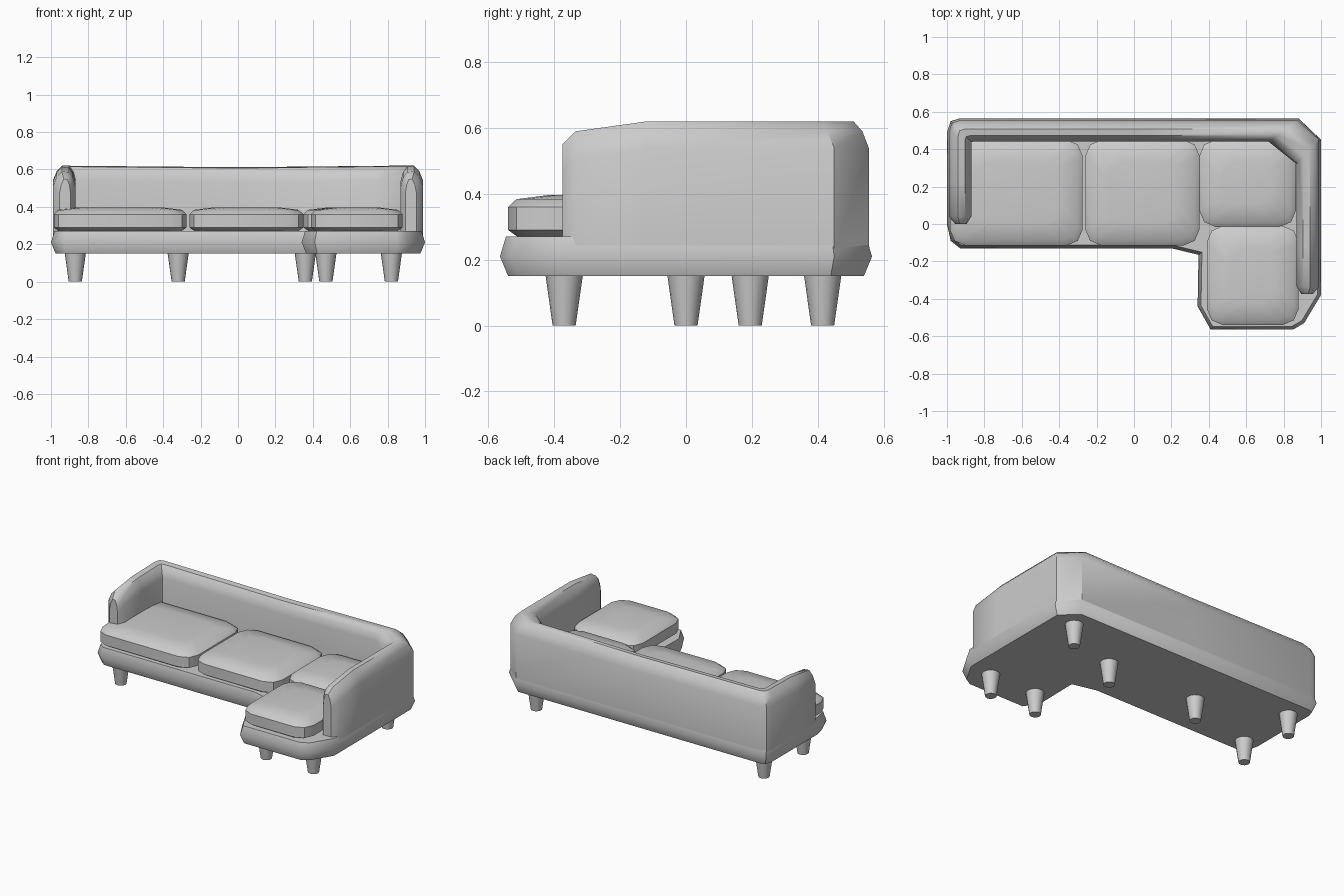
import bpy, bmesh, math
from mathutils import Vector

if "Cube" in bpy.data.objects:
    bpy.data.objects.remove(bpy.data.objects["Cube"], do_unlink=True)

grey = bpy.data.materials.new("soft grey")
grey.use_nodes = True
grey.diffuse_color = (0.6, 0.6, 0.6, 1)
bsdf = next(n for n in grey.node_tree.nodes if n.type == 'BSDF_PRINCIPLED')
bsdf.inputs["Base Color"].default_value = grey.diffuse_color
bsdf.inputs["Roughness"].default_value = 0.8


def finish(name, bm, angle=42):
    """Turn a bmesh into a named, smooth-shaded object."""
    bmesh.ops.recalc_face_normals(bm, faces=bm.faces)
    mesh = bpy.data.meshes.new(name)
    bm.to_mesh(mesh)
    bm.free()
    mesh.materials.append(grey)
    obj = bpy.data.objects.new(name, mesh)
    bpy.context.collection.objects.link(obj)
    bpy.ops.object.select_all(action='DESELECT')
    obj.select_set(True)
    bpy.context.view_layer.objects.active = obj
    bpy.ops.object.shade_smooth_by_angle(angle=math.radians(angle))
    return obj


def loft(name, rings, angle=42):
    """Skin a series of closed rings and cap both ends."""
    bm = bmesh.new()
    loops = [[bm.verts.new(p) for p in ring] for ring in rings]
    n = len(loops[0])
    for a, b in zip(loops, loops[1:]):
        for i in range(n):
            j = (i + 1) % n
            bm.faces.new((a[i], a[j], b[j], b[i]))
    bm.faces.new(loops[0][::-1])
    bm.faces.new(loops[-1])
    return finish(name, bm, angle)


def inset(points, d):
    """Offset a counter-clockwise outline inwards."""
    pts = [Vector(p) for p in points]
    out = []
    for i, p in enumerate(pts):
        e1 = (p - pts[i - 1]).normalized()
        e2 = (pts[(i + 1) % len(pts)] - p).normalized()
        n1, n2 = Vector((-e1.y, e1.x)), Vector((-e2.y, e2.x))
        out.append(p + (n1 + n2) * d / (1 + n1.dot(n2)))
    return out


# L-shaped base with a bulging rim
outline = [(-0.93, -0.13), (0.2, -0.13), (0.345, -0.165), (0.34, -0.44),
           (0.41, -0.565), (0.85, -0.565), (0.91, -0.53), (1, -0.38),
           (1, 0.45), (0.88, 0.565), (-0.93, 0.565), (-0.98, 0.55),
           (-1, 0.49), (-1, 0), (-0.98, -0.09)]
base_layers = [(0.025, 0.15), (0, 0.21), (0.018, 0.27)]
loft("base", [[(p.x, p.y, z) for p in inset(outline, d)] for d, z in base_layers])

# Wrap-around back and arms: (outer point, inner point, crest height)
stations = [
    ((0.955, -0.375), (0.895, -0.375), 0.55),
    ((0.99, -0.335), (0.87, -0.335), 0.59),
    ((0.99, -0.12), (0.87, -0.12), 0.62),
    ((0.99, 0.45), (0.87, 0.32), 0.62),
    ((0.875, 0.555), (0.72, 0.44), 0.62),
    ((0, 0.555), (0, 0.44), 0.612),
    ((-0.93, 0.555), (-0.86, 0.44), 0.62),
    ((-0.975, 0.54), (-0.868, 0.438), 0.62),
    ((-0.99, 0.49), (-0.87, 0.43), 0.62),
    ((-0.99, 0.22), (-0.87, 0.22), 0.615),
    ((-0.99, 0.04), (-0.87, 0.04), 0.59),
    ((-0.955, 0), (-0.895, 0), 0.55),
]
crest = [(0, -0.08), (0.17, -0.03), (0.4, 0), (0.72, -0.005), (0.9, -0.035), (1, -0.08)]


def wall_ring(outer, inner, top):
    o, i = Vector(outer), Vector(inner)
    section = [(0, 0.23)] + [(t, top + dz) for t, dz in crest] + [(1, 0.23)]
    return [(*o.lerp(i, t), z) for t, z in section]


loft("back_and_arms", [wall_ring(*s) for s in stations])


# Seat cushions
def cushion_ring(x0, x1, y0, y1, d, z, corner=0.085):
    cx, cy = (x0 + x1) / 2, (y0 + y1) / 2
    a, b = (x1 - x0) / 2 - d, (y1 - y0) / 2 - d
    near = corner * 0.3
    quarter = [(a, b - corner), (a - near, b - near), (a - corner, b)]
    ring = []
    for sx, sy in ((1, 1), (-1, 1), (-1, -1), (1, -1)):
        part = quarter if sx * sy > 0 else quarter[::-1]
        ring += [(cx + sx * x, cy + sy * y, z) for x, y in part]
    return ring


cushion_layers = [(0.035, 0.265), (0, 0.29), (0, 0.36), (0.025, 0.384), (0.12, 0.396)]
cushions = {
    "seat_cushion_right": (-0.985, -0.275, -0.115, 0.45),
    "seat_cushion_middle": (-0.26, 0.35, -0.115, 0.45),
    "seat_cushion_corner": (0.35, 0.865, -0.015, 0.45),
    "seat_cushion_chaise": (0.39, 0.88, -0.54, -0.01),
}
for name, box in cushions.items():
    loft(name, [cushion_ring(*box, d, z) for d, z in cushion_layers])

# Tapered legs
legs = [(-0.87, 0), (-0.87, 0.415), (-0.32, 0.195), (0.36, 0.195),
        (0.82, 0.415), (0.47, -0.37), (0.82, -0.37)]
for number, (x, y) in enumerate(legs, 1):
    bm = bmesh.new()
    bmesh.ops.create_cone(bm, cap_ends=True, segments=16, radius1=0.035,
                          radius2=0.057, depth=0.155)
    bmesh.ops.translate(bm, verts=bm.verts, vec=(x, y, 0.0775))
    finish(f"leg_{number}", bm)
